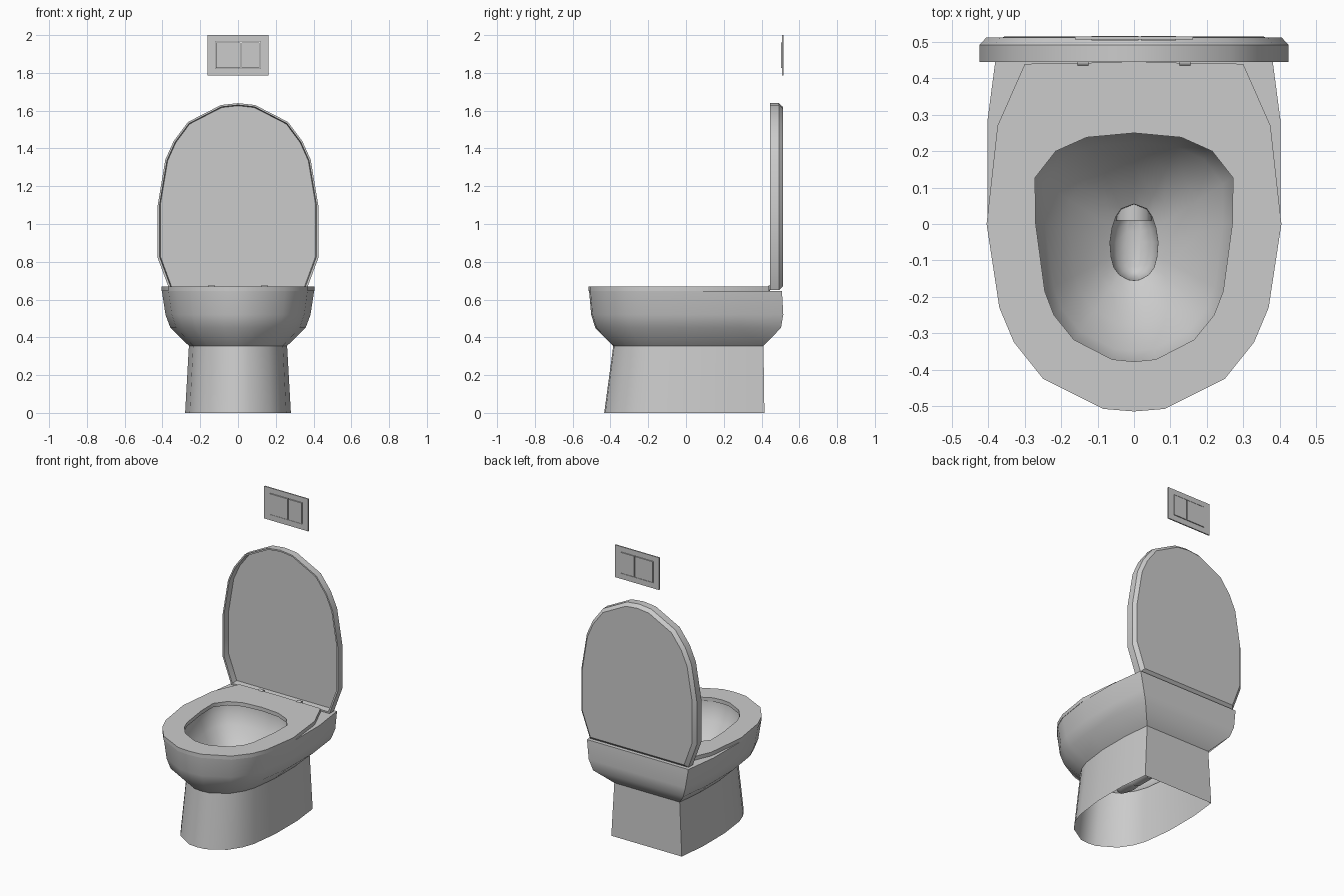
import bpy, bmesh, math
from mathutils import Vector, Matrix

if "Cube" in bpy.data.objects:
    bpy.data.objects.remove(bpy.data.objects["Cube"])


def full(half):
    """Mirror a half outline (back to front, x >= 0) into a closed loop."""
    return half + [(-x, y) for x, y in reversed(half) if x > 0.001]


def finish(name, bm, angle=40):
    bmesh.ops.recalc_face_normals(bm, faces=bm.faces)
    me = bpy.data.meshes.new(name)
    bm.to_mesh(me)
    bm.free()
    me.shade_smooth()
    me.set_sharp_from_angle(angle=math.radians(angle))
    ob = bpy.data.objects.new(name, me)
    bpy.context.collection.objects.link(ob)
    return ob


def loft(bm, rings, cap_start=False, cap_end=False):
    """Skin a list of equal-length 3D rings; return the vertex rings."""
    vr = [[bm.verts.new(p) for p in r] for r in rings]
    n = len(vr[0])
    for a, b in zip(vr, vr[1:]):
        for i in range(n):
            j = (i + 1) % n
            bm.faces.new((a[i], a[j], b[j], b[i]))
    if cap_start:
        bm.faces.new(vr[0])
    if cap_end:
        bm.faces.new(vr[-1])
    return vr


def fill_between(bm, outer, inner):
    """Flat face with a hole between two vertex loops."""
    edges = [bm.edges.get((l[i], l[(i + 1) % len(l)])) for l in (outer, inner) for i in range(len(l))]
    bmesh.ops.triangle_fill(bm, use_beauty=True, edges=edges, normal=(0, 0, 1))


def flat(loop, z):
    return [(x, y, z) for x, y in loop]


# Shared outlines
front = [(.405, 0), (.37, -.23), (.33, -.325), (.25, -.425), (.085, -.508), (0, -.515)]
body = full([(.375, .508), (.405, .28)] + front)
seat_outer = full([(0, .445), (.30, .44), (.375, .27)] + front)
opening = full([(0, .25), (.13, .238), (.215, .2), (.272, .127), (.27, 0), (.245, -.185),
                (.22, -.25), (.165, -.318), (.06, -.372), (0, -.378)])
well = full([(0, .055), (.035, .042), (.05, .02), (.06, -.01), (.066, -.05), (.063, -.09),
             (.055, -.12), (.04, -.14), (.016, -.153), (0, -.155)])


def body_ring(z, w, yf, yb):
    return [(x / .405 * w, yf + (y + .515) / 1.023 * (yb - yf), z) for x, y in body]


def basin_ring(z, t):
    return [(a[0] + (b[0] - a[0]) * t, a[1] + (b[1] - a[1]) * t, z) for a, b in zip(opening, well)]


def well_ring(z, sx, sy):
    return [(x * sx, -.05 + (y + .05) * sy, z) for x, y in well]


# Pedestal, open underneath
bm = bmesh.new()
loft(bm, [body_ring(0, .28, -.433, .415), body_ring(.355, .26, -.385, .41)])
finish("pedestal", bm)

# Bowl: outer shell, flat rim, inner basin
bm = bmesh.new()
outer = loft(bm, [body_ring(.355, .26, -.385, .41), body_ring(.45, .358, -.48, .503),
                  body_ring(.52, .384, -.502, .515), body_ring(.645, .403, -.513, .508)])
inner = loft(bm, [basin_ring(.645, -.04), basin_ring(.6, -.02), basin_ring(.53, .13), basin_ring(.44, .45),
                  basin_ring(.37, .8), basin_ring(.34, 1)])
fill_between(bm, outer[-1], inner[0])
finish("bowl", bm)

# Well at the bottom of the basin
bm = bmesh.new()
loft(bm, [well_ring(.34, 1, 1), well_ring(.26, .98, .98), well_ring(.225, .75, .88),
          well_ring(.21, .3, .75)], cap_end=True)
finish("drain_well", bm, 60)

# Outlet pipe leaving the well toward the back
bm = bmesh.new()
bmesh.ops.create_cone(bm, cap_ends=True, segments=8, radius1=.05, radius2=.05, depth=.13,
                      matrix=Matrix.Translation((0, .075, .25)) @ Matrix.Rotation(math.pi / 2, 4, 'X'))
finish("outlet_pipe", bm, 50)

# Seat ring
bm = bmesh.new()
so = loft(bm, [flat(seat_outer, .645), flat(seat_outer, .67)])
si = loft(bm, [flat(opening, .645), flat(opening, .67)])
for k in (0, 1):
    fill_between(bm, so[k], si[k])
finish("seat", bm)

# Raised lid with a recessed front face and chamfered back
lid = full([(0, 1.64), (.09, 1.63), (.265, 1.54), (.34, 1.44), (.385, 1.34), (.425, 1.1),
            (.425, .82), (.362, .65)])


def lid_ring(y, inset):
    s, t = 1 - inset / .425, 1 - inset / .495
    return [(x * s, y, 1.145 + (z - 1.145) * t) for x, z in lid]


bm = bmesh.new()
loft(bm, [lid_ring(.487, .014), lid_ring(.445, .01), lid_ring(.445, 0), lid_ring(.492, 0),
          lid_ring(.513, .02)], cap_start=True, cap_end=True)
finish("lid", bm)

# Hinges
for side, label in ((-1, "left"), (1, "right")):
    bm = bmesh.new()
    bmesh.ops.create_cone(bm, cap_ends=True, segments=10, radius1=.013, radius2=.013, depth=.03,
                          matrix=Matrix.Translation((side * .14, .446, .664)) @ Matrix.Rotation(math.pi / 2, 4, 'Y'))
    finish("hinge_" + label, bm)


# Flush plate on the wall: frame with two buttons
def rect(x0, x1, z0, z1, y):
    return [(x0, y, z0), (x1, y, z0), (x1, y, z1), (x0, y, z1)]


bm = bmesh.new()
o, i = (-.162, .162, 1.785, 2.0), (-.12, .118, 1.822, 1.965)
loft(bm, [rect(*o, .515), rect(*o, .507), rect(*i, .507), rect(*i, .515), rect(*o, .515)])
bmesh.ops.remove_doubles(bm, verts=bm.verts, dist=1e-5)
finish("flush_plate", bm, 20)

for name, x0, x1 in (("large_button", -.117, .013), ("small_button", .019, .115)):
    bm = bmesh.new()
    loft(bm, [rect(x0, x1, 1.825, 1.962, .504), rect(x0, x1, 1.825, 1.962, .517)], True, True)
    finish(name, bm, 20)
